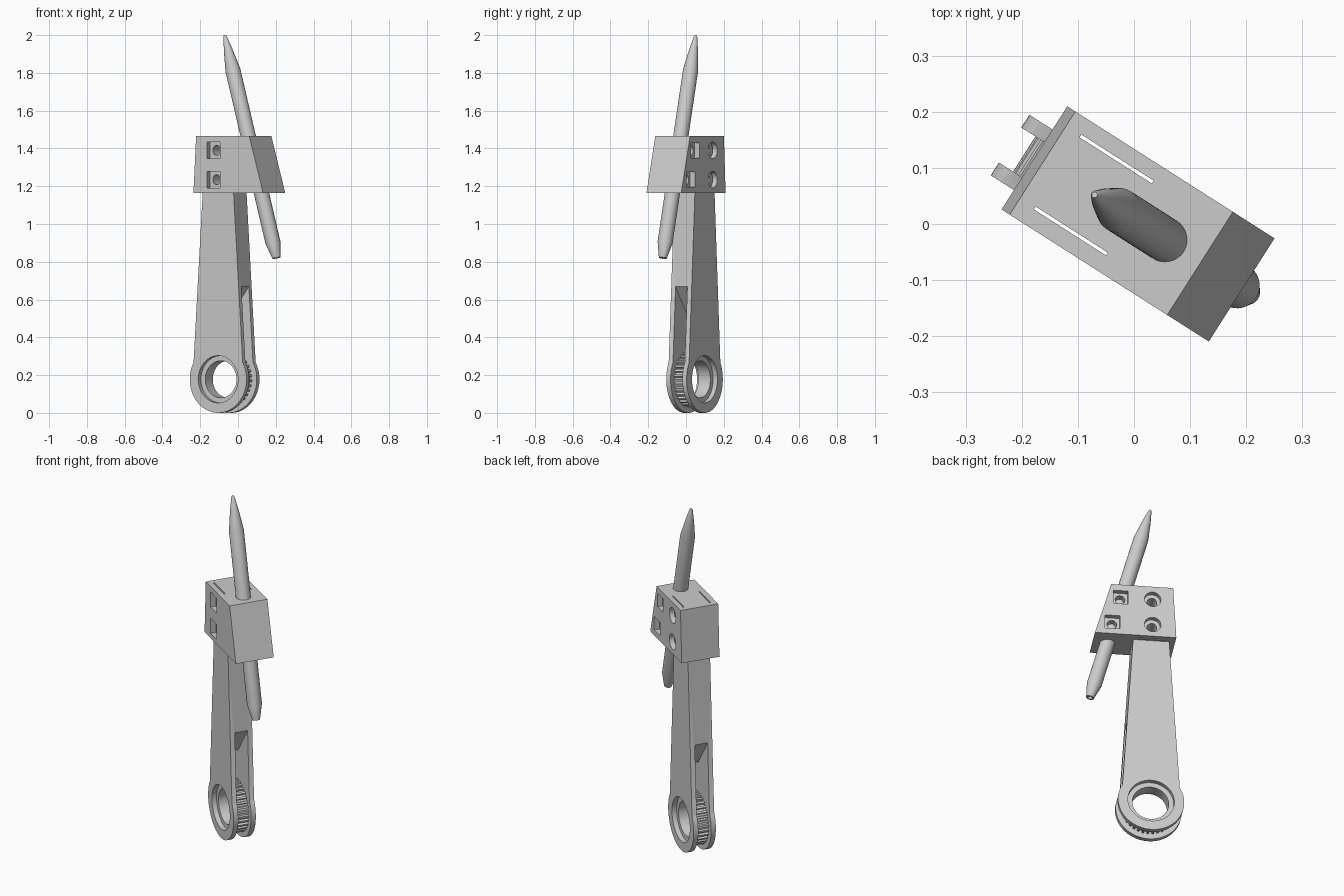
import bpy, bmesh, math
from mathutils import Matrix, Vector

cube = bpy.data.objects.get("Cube")
if cube:
    bpy.data.objects.remove(cube, do_unlink=True)

grey = bpy.data.materials.new("light_grey")
grey.use_nodes = True
grey.diffuse_color = (0.6, 0.6, 0.6, 1)
grey.node_tree.nodes["Principled BSDF"].inputs["Base Color"].default_value = (0.6, 0.6, 0.6, 1)

TURN = Matrix.Rotation(math.radians(-32.5), 4, "Z")   # the whole tool stands turned
AXIS_U, AXIS_Z = -0.084, 0.178                        # pivot ring centre


def add(name, bm):
    bmesh.ops.recalc_face_normals(bm, faces=bm.faces)
    mesh = bpy.data.meshes.new(name)
    bm.to_mesh(mesh)
    bm.free()
    mesh.materials.append(grey)
    obj = bpy.data.objects.new(name, mesh)
    bpy.context.collection.objects.link(obj)
    return obj


def prism(name, profile, v0, v1):
    """Extrude a (u, z) outline along v."""
    bm = bmesh.new()
    face = bm.faces.new([bm.verts.new((u, v0, z)) for u, z in profile])
    out = bmesh.ops.extrude_face_region(bm, geom=[face])
    moved = [g for g in out["geom"] if isinstance(g, bmesh.types.BMVert)]
    bmesh.ops.translate(bm, verts=moved, vec=(0, v1 - v0, 0))
    return add(name, bm)


def box(u0, u1, v0, v1, z0, z1):
    return prism("cutter", [(u0, z0), (u1, z0), (u1, z1), (u0, z1)], v0, v1)


def disc(u, z, r, v0, v1, n=48):
    ring = [(u + r * math.cos(math.tau * i / n), z + r * math.sin(math.tau * i / n))
            for i in range(n)]
    return prism("cutter", ring, v0, v1)


def cut(obj, *cutters):
    for cutter in cutters:
        cutter.hide_render = True
        mod = obj.modifiers.new("cut", "BOOLEAN")
        mod.operation = "DIFFERENCE"
        mod.solver = "EXACT"
        mod.object = cutter
        bpy.context.view_layer.objects.active = obj
        bpy.ops.object.modifier_apply(modifier=mod.name)
        bpy.data.objects.remove(cutter, do_unlink=True)


# Tapered arm with a round foot, forked by a slot that ends in a wedge
outline = []
for i in range(61):
    a = math.radians(150 + 240 * i / 60)
    outline.append((AXIS_U + 0.178 * math.cos(a), AXIS_Z + 0.178 * math.sin(a)))
outline += [(AXIS_U + 0.096, 1.18), (AXIS_U - 0.096, 1.18)]
arm = prism("arm", outline, -0.064, 0.064)
half = [(0.3, -0.1), (0.3, 0.67), (0.13, 0.67)]
slot = half + [(0, 0.5)] + [(-u, z) for u, z in reversed(half)]
cut(arm,
    prism("cutter", [(AXIS_U + u, z) for u, z in slot], -0.037, 0.037),
    disc(AXIS_U, AXIS_Z, 0.125, -0.2, 0.2, 64))

# Toothed wheel between the fork cheeks
TEETH = 34
teeth = []
for i in range(TEETH):
    for step, r in ((0, 0.135), (0.4, 0.135), (0.5, 0.148), (0.9, 0.148)):
        a = math.tau * (i + step) / TEETH
        teeth.append((AXIS_U + r * math.cos(a), AXIS_Z + r * math.sin(a)))
wheel = prism("toothed_wheel", teeth, -0.037, 0.037)
cut(wheel, disc(AXIS_U, AXIS_Z, 0.098, -0.2, 0.2, 64))

# Clamp block with a slanted nose
FRONT, BACK = -0.105, 0.113
clamp = prism("clamp_block",
              [(-0.213, 1.163), (0.225, 1.163), (0.137, 1.467), (-0.196, 1.467)],
              FRONT, BACK)
for v in (-0.071, 0.081):                             # thin clearance slits
    cut(clamp, box(-0.165, -0.012, v - 0.003, v + 0.003, 1, 1.6))
for z, screw_u in ((1.39, 0.086), (1.235, 0.13)):
    # Bolt: square nut pocket in front, round head recess behind
    cut(clamp,
        box(-0.129, -0.046, FRONT - 0.1, FRONT + 0.03, z - 0.044, z + 0.044),
        disc(-0.086, z, 0.044, BACK - 0.03, BACK + 0.1, 32),
        disc(-0.086, z, 0.026, -0.3, 0.3, 32))
    # Set screw towards the stylus
    cut(clamp,
        box(screw_u - 0.04, screw_u + 0.04, BACK - 0.03, BACK + 0.1, z - 0.04, z + 0.04),
        disc(screw_u, z, 0.026, 0.02, BACK + 0.1, 32))

# Tilted stylus, lathed along its own axis, hollow at the lower end
low, high = Vector((0.238, 0.006, 0.82)), Vector((-0.087, 0.006, 2.0))
length = (high - low).length
stations = [(0.013, 0.05), (0.013, 0), (0.021, 0), (0.04, 0.085),
            (0.04, length - 0.19), (0.024, length - 0.085),
            (0.009, length - 0.008), (0.005, length)]
bm = bmesh.new()
SIDES = 32
rings = [[bm.verts.new((r * math.cos(math.tau * i / SIDES),
                        r * math.sin(math.tau * i / SIDES), h)) for i in range(SIDES)]
         for r, h in stations]
for a, b in zip(rings, rings[1:]):
    for i in range(SIDES):
        j = (i + 1) % SIDES
        bm.faces.new((a[i], a[j], b[j], b[i]))
bm.faces.new(rings[0])
bm.faces.new(rings[-1])
tilt = (high - low).to_track_quat("Z", "Y").to_matrix().to_4x4()
bmesh.ops.transform(bm, matrix=Matrix.Translation(low) @ tilt, verts=bm.verts)
stylus = add("stylus", bm)

# Turn everything and smooth the round parts
for obj in (arm, wheel, clamp, stylus):
    obj.data.transform(TURN)
    bpy.ops.object.select_all(action="DESELECT")
    obj.select_set(True)
    bpy.context.view_layer.objects.active = obj
    bpy.ops.object.shade_smooth_by_angle(angle=math.radians(25))
